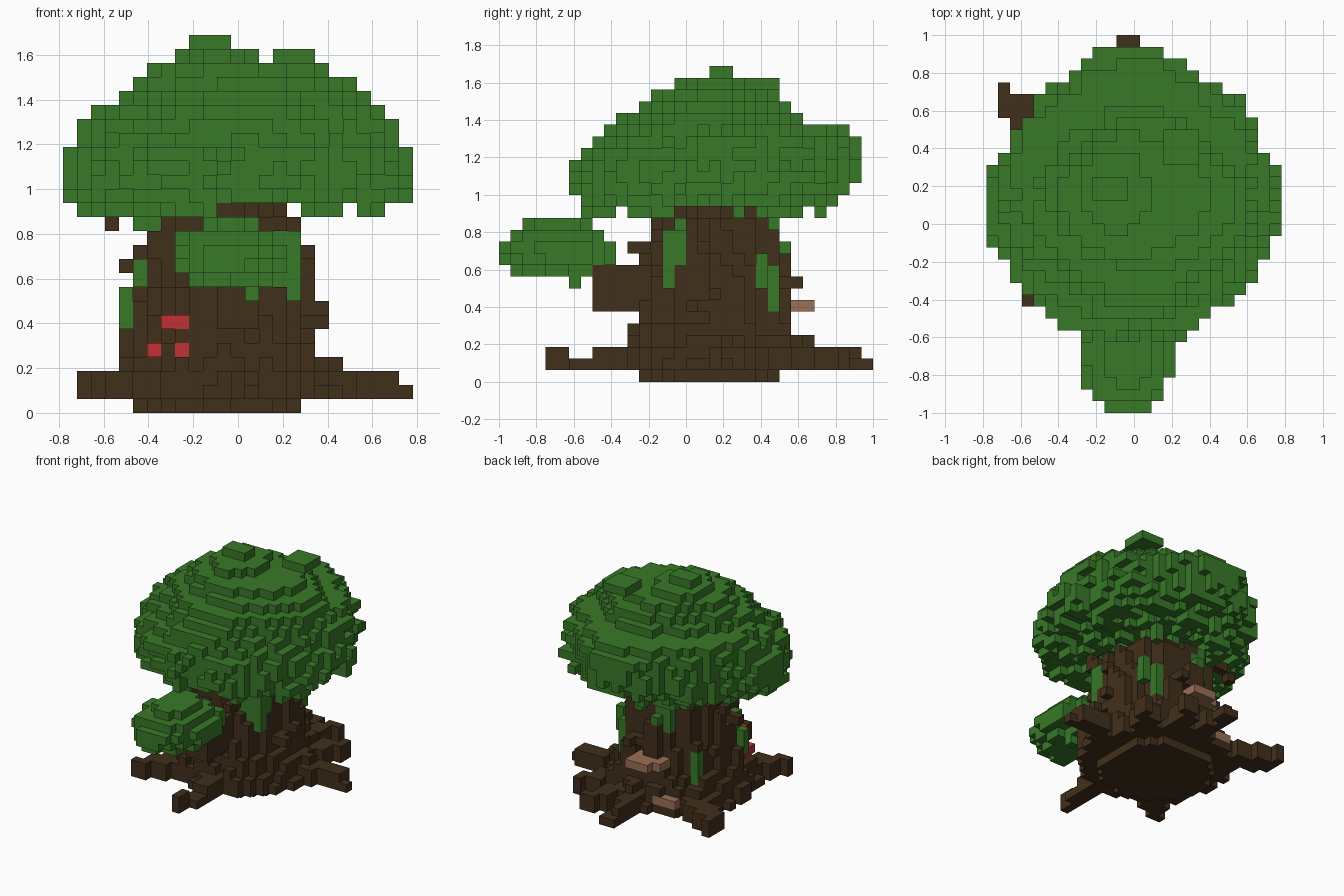
import bpy, bmesh, math, random
from mathutils import Vector, noise

random.seed(4)
H = 1 / 16  # edge of one cube

if "Cube" in bpy.data.objects:
    bpy.data.objects.remove(bpy.data.objects["Cube"])


def material(name, rgb):
    mat = bpy.data.materials.new(name)
    mat.use_nodes = True
    mat.diffuse_color = (*rgb, 1)
    mat.node_tree.nodes["Principled BSDF"].inputs["Base Color"].default_value = (*rgb, 1)
    return mat


green = material("leaf green", (0.04, 0.19, 0.021))
brown = material("bark brown", (0.053, 0.029, 0.011))
tan = material("fungus tan", (0.32, 0.16, 0.09))
red = material("mushroom red", (0.54, 0.03, 0.034))


# Grid helpers: cells are integer triples, x is centred on a cell
def cell(x, y, z):
    return (round(x / H), math.floor(y / H), math.floor(z / H))


def centre(c):
    return Vector((c[0] * H, (c[1] + 0.5) * H, (c[2] + 0.5) * H))


def fill(inside):
    grid = ((i, j, k) for i in range(-12, 13) for j in range(-16, 16) for k in range(26))
    return {c for c in grid if inside(centre(c))}


def box(x0, x1, y0, y1, z0, z1):
    return fill(lambda p: x0 < p.x < x1 and y0 < p.y < y1 and z0 < p.z < z1)


def ellipsoid(mid, radii, rough):
    def inside(p):
        q = Vector(a / r for a, r in zip(p - Vector(mid), radii))
        return q.length < 1 + rough * noise.noise(p * 5)
    return fill(inside)


def limb(points, width, height):
    """Chunky limb that follows a few points and tapers at its tip."""
    out = set()
    for n, (a, b) in enumerate(zip(points, points[1:])):
        a, b = Vector(a), Vector(b)
        for s in range(41):
            p = a.lerp(b, s / 40)
            thin = n == len(points) - 2 and s > 20
            w = 1 if thin else width
            for i in range(w):
                for j in range(w):
                    for k in range(height):
                        out.add(cell(p.x - i * H * math.copysign(1, p.x),
                                     p.y - j * H * math.copysign(1, p.y), p.z + k * H))
    return out


# Trunk: stacked rings with vertical bark ridges
RADII = [.375, .52, .5, .47, .44, .4, .4, .4, .39, .37, .36, .36, .35, .33, .22, .2, .2]


def in_trunk(p):
    k = int(p.z / H)
    if k >= len(RADII):
        return False
    dx, dy = p.x + 0.07, p.y - 0.15
    a = math.atan2(dy, dx)
    ridge = noise.noise(Vector((math.cos(a) * 4, math.sin(a) * 4, p.z * 2.5)))
    amount = 0 if k == 0 else 0.07
    return math.hypot(dx, dy) < RADII[k] + amount * ridge


trunk = fill(in_trunk)
trunk |= box(-.1, .1, -.5, -.2, .38, .62)
trunk |= limb([(-.4, .36, .98), (-.56, .36, .85)], 1, 1)
trunk |= limb([(.12, -.1, .75), (.19, -.2, .95)], 1, 1)
# Knots and branch stubs
for x, y, z in [(-.5, .1, .66), (.12, -.28, .72), (-.12, .53, .72), (.05, .59, .53),
                (.3, .1, .7), (.38, .15, .48), (.38, .05, .42), (.44, .2, .2), (0, .66, .2)]:
    trunk |= limb([(-.06, .14, z), (x, y, z)], 1, 1)

# Roots reaching outwards just above the ground
roots = set()
for path in [
    [(.3, .15, .08), (.6, .28, .08), (.75, .22, .08)],
    [(.2, .4, .08), (.35, .55, .08), (.44, .66, .08)],
    [(.1, .5, .08), (.16, .7, .08), (.22, .84, .08)],
    [(-.06, .5, .08), (-.06, .7, .08), (-.06, .92, .08)],
    [(-.35, .4, .08), (-.55, .6, .08), (-.66, .65, .08), (-.69, .72, .08)],
    [(-.35, -.1, .08), (-.45, -.32, .08), (-.56, -.41, .08)],
    [(0, -.25, .08), (.06, -.5, .08), (.01, -.72, .08)],
]:
    roots |= limb(path, 2, 2)
roots |= box(-.09, .03, .88, 1, .06, .12)
# Lower stretches near the tips
roots -= box(.72, .8, .1, .3, .12, .2) | box(-.2, .2, -.62, -.5, .12, .2)


# Canopy: one outline (x min, x max, y min, y max) per layer, from the bottom
LAYERS = [
    (-.72, .72, -.56, .75), (-.78, .78, -.62, .81), (-.78, .78, -.62, .88),
    (-.78, .78, -.62, .94), (-.78, .78, -.62, .94), (-.72, .72, -.56, .94),
    (-.72, .72, -.5, .94), (-.66, .66, -.44, .88), (-.53, .59, -.38, .62),
    (-.47, .53, -.25, .56), (-.4, .4, -.19, .5), (-.28, .09, -.06, .4),
]


def in_canopy(p):
    k = int(p.z / H) - 14
    if k < 0:
        return False
    x0, x1, y0, y1 = LAYERS[k]
    if not (x0 < p.x < x1 and y0 < p.y < y1):
        return False
    u = (2 * p.x - x0 - x1) / (x1 - x0)
    v = (2 * p.y - y0 - y1) / (y1 - y0)
    # The outline is more pointed towards the back
    power = 1.75 if v < 0 else 1.5
    bump = 0.12 * noise.noise(p * 5) + random.uniform(-0.07, 0.09)
    return abs(u) ** power + abs(v) ** power < 1 + bump


# Bumpy underside, raised around the trunk and at two gaps in the rim
def in_underside(p):
    raised = (math.hypot(p.x, p.y - 0.15) < 0.42 or -0.1 < p.x < 0.28
              or (p.x > 0 and -0.06 < p.y < 0.25))
    floor = 0.94 if raised else 0.88
    floor += 0.22 * max(0, noise.noise(p.xy.to_3d() * 7)) + random.uniform(0, 0.05)
    return p.z < floor


canopy = fill(in_canopy) - fill(in_underside)
canopy |= box(.16, .34, .31, .5, 1.56, 1.63)
canopy |= {(i, j, 26) for i in (-3, -2, -1) for j in (2, 3)}

# Small bush carried on the front branch
bush = ellipsoid((-.04, -.69, .705), (.25, .305, .165), .06)
bush |= box(-.28, .16, -.45, -.38, .63, .76) | box(-.16, .03, -1, -.9, .63, .75)
bush |= box(-.28, .22, -.63, -.5, .63, .76) | box(.03, .1, -.63, -.56, .5, .63)

# Vines: hanging columns of leaves, as x, y, bottom, top
vines = set()
for x, y, low, top in [
    (.25, -.1, .5, .81), (.19, -.1, .56, .81), (.12, -.1, .63, .81), (.25, -.03, .63, .81),
    (.19, -.03, .63, .88),
    (-.5, .03, .38, .56), (-.44, .03, .56, .69), (-.44, .1, .81, .88), (-.38, .1, .81, .94),
    (.19, .47, .38, .63), (.25, .41, .5, .69), (.19, .47, .81, .94),
    (-.38, .41, .19, .5),
    (-.12, .53, .69, .75), (-.12, .47, .5, .82), (-.19, .47, .63, .88),
]:
    vines |= {(*cell(x, y, 0)[:2], k) for k in range(round(low / H), round(top / H))}

# Shelf fungi on the back, small mushrooms on the front
fungi = box(-.22, .03, .5, .63, .38, .44) | box(-.16, .03, .62, .69, .38, .44)
fungi |= box(-.34, -.16, .56, .63, .125, .19)
mushrooms = {cell(x, -.22, z) for x, z in [(-.31, .4), (-.25, .4), (-.375, .28), (-.25, .28)]}
trunk -= {(i, j, k) for i, _, k in mushrooms for j in range(-16, -4)}
mushrooms |= {(i, j + 1, k) for i, j, k in mushrooms}

parts = [
    ("mushrooms", mushrooms, red), ("shelf_fungi", fungi, tan), ("vines", vines, green),
    ("front_bush", bush, green), ("canopy", canopy, green),
    ("trunk", trunk, brown), ("roots", roots, brown),
]
# Each cell belongs to the first part that claims it
solid = set()
for _, cells, _ in parts:
    cells -= solid
    solid |= cells

AXES = [Vector((1, 0, 0)), Vector((0, 1, 0)), Vector((0, 0, 1))]


def build(name, cells, mat):
    """Make a mesh from the exposed cube faces of a part."""
    bm = bmesh.new()
    corners = {}

    def corner(p):
        key = tuple(round(a / H * 2) for a in p)
        if key not in corners:
            corners[key] = bm.verts.new(p)
        return corners[key]

    for c in sorted(cells):
        mid = centre(c)
        for n in range(3):
            u, v = AXES[(n + 1) % 3], AXES[(n + 2) % 3]
            for sign in (1, -1):
                if tuple(a + sign * int(b) for a, b in zip(c, AXES[n])) in solid:
                    continue
                ring = [(-1, -1), (1, -1), (1, 1), (-1, 1)][::sign]
                bm.faces.new([corner(mid + (AXES[n] * sign + u * a + v * b) * H / 2)
                              for a, b in ring])
    mesh = bpy.data.meshes.new(name)
    bm.to_mesh(mesh)
    bm.free()
    mesh.materials.append(mat)
    bpy.context.collection.objects.link(bpy.data.objects.new(name, mesh))


for part in parts:
    build(*part)
